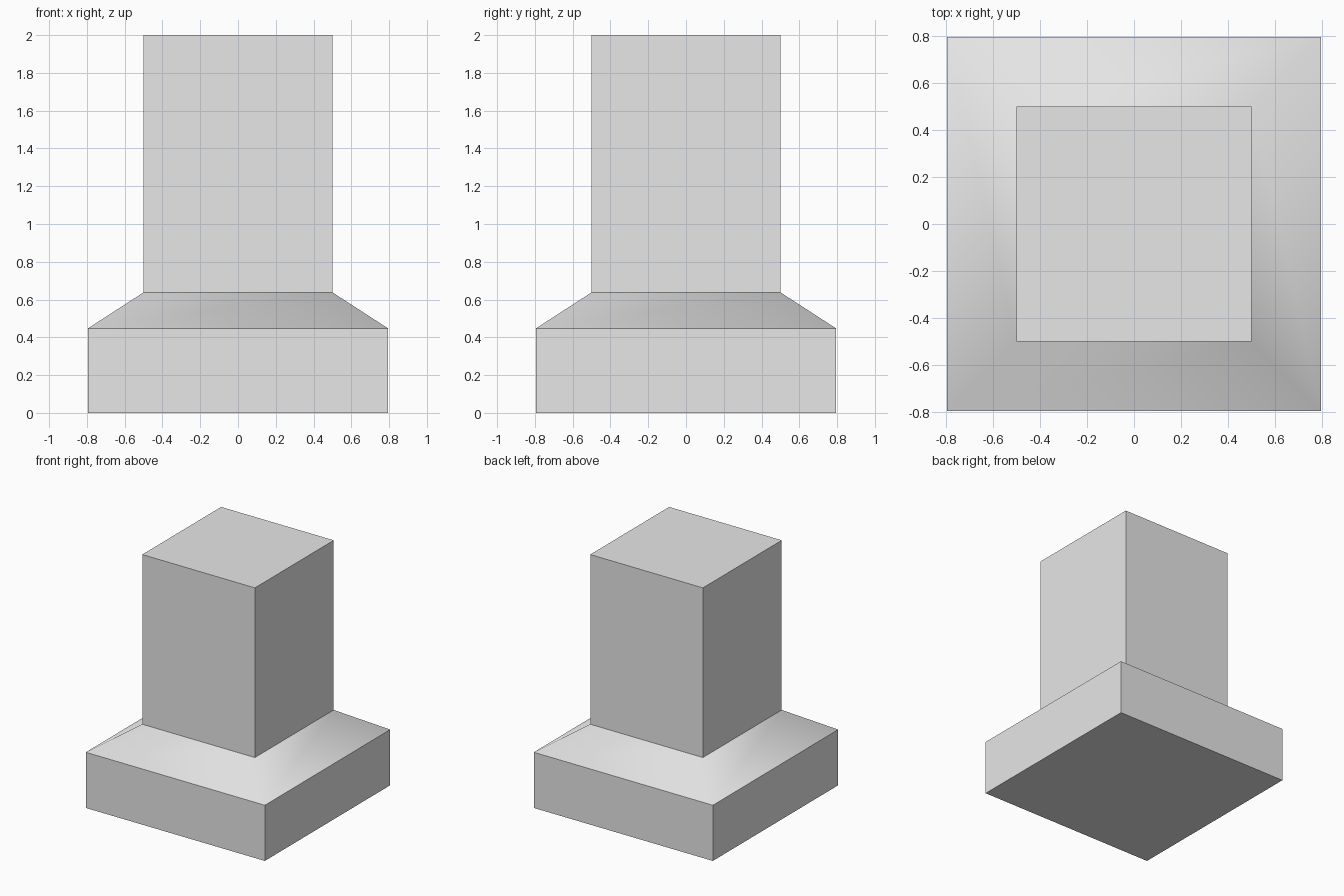
import bpy
import bmesh
from math import radians

cube = bpy.data.objects.get("Cube")
if cube:
    bpy.data.objects.remove(cube, do_unlink=True)

# Plain grey material
grey = bpy.data.materials.new("plain grey")
grey.use_nodes = True
colour = (0.8, 0.8, 0.8, 1.0)
grey.diffuse_color = colour
grey.node_tree.nodes["Principled BSDF"].inputs["Base Color"].default_value = colour

# Square sections from the ground up: half width, height
BASE, COLUMN = 0.795, 0.5
sections = [(BASE, 0.0), (BASE, 0.447), (COLUMN, 0.638), (COLUMN, 2.0)]
corners = [(-1, -1), (1, -1), (1, 1), (-1, 1)]

# Plinth, sloped shoulder and column as one closed shell
bm = bmesh.new()
rings = [[bm.verts.new((sx * half, sy * half, z)) for sx, sy in corners]
         for half, z in sections]
for low, high in zip(rings, rings[1:]):
    for i in range(4):
        j = (i + 1) % 4
        bm.faces.new((low[i], low[j], high[j], high[i]))
bm.faces.new(rings[0][::-1])
bm.faces.new(rings[-1])

mesh = bpy.data.meshes.new("pedestal_column")
bm.to_mesh(mesh)
bm.free()
mesh.materials.append(grey)
pedestal = bpy.data.objects.new("pedestal_column", mesh)
bpy.context.collection.objects.link(pedestal)

# Shoulder corners blend smoothly, all other edges stay sharp
bpy.ops.object.select_all(action="DESELECT")
pedestal.select_set(True)
bpy.context.view_layer.objects.active = pedestal
bpy.ops.object.shade_smooth_by_angle(angle=radians(50))
